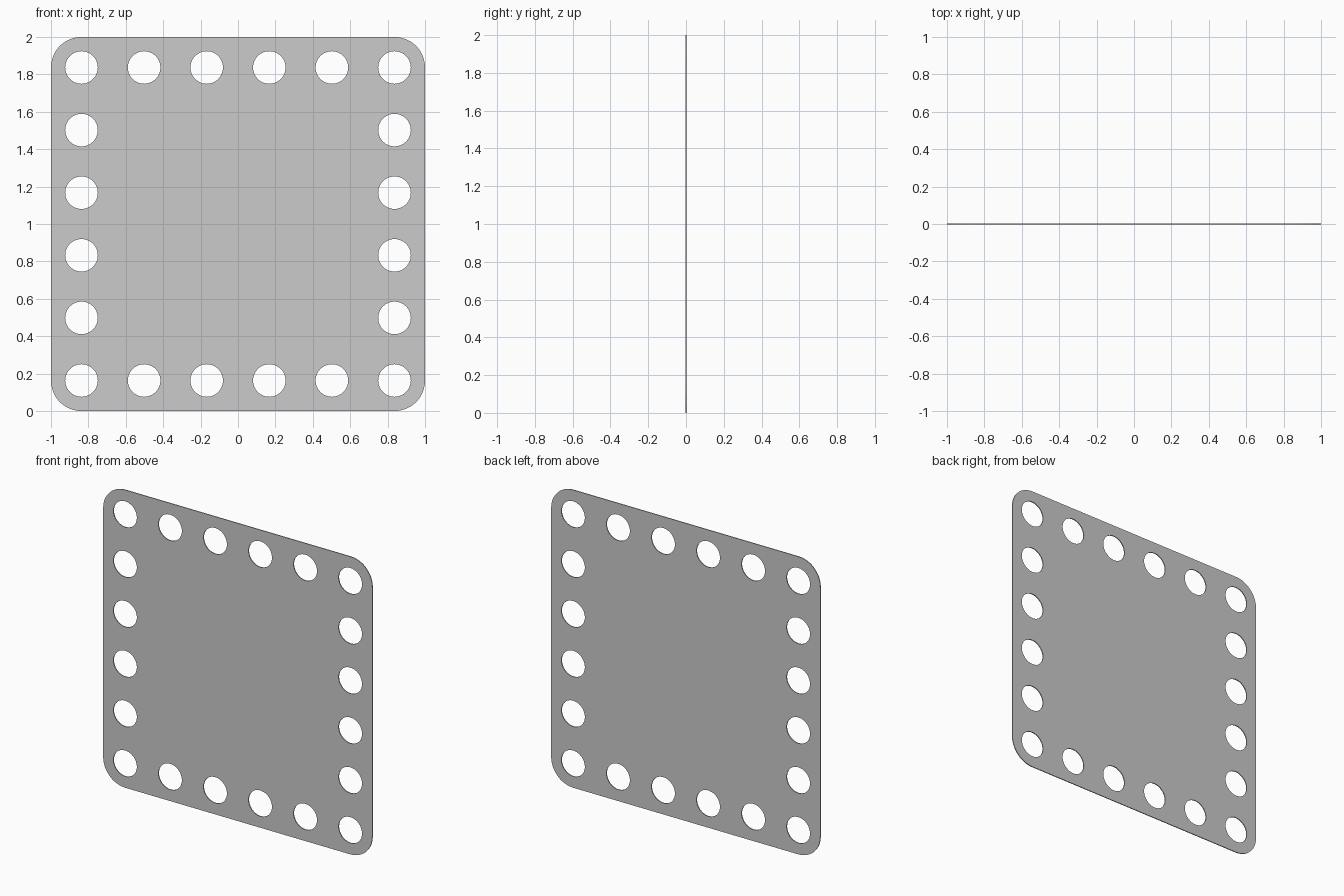
import bpy
from math import sin, cos, pi

if "Cube" in bpy.data.objects:
    bpy.data.objects.remove(bpy.data.objects["Cube"])

PITCH = 0.3347          # hole spacing
EDGE = 2.5 * PITCH      # outermost hole centre
CORNER = 1 - EDGE       # corner radius, concentric with corner holes
HOLE_R = 0.087
THICK = 0.006

curve = bpy.data.curves.new("perforated_plate", 'CURVE')
curve.dimensions = '2D'
curve.fill_mode = 'BOTH'
curve.extrude = THICK / 2


def add_loop(points):
    spline = curve.splines.new('POLY')
    spline.points.add(len(points) - 1)
    for p, (x, y) in zip(spline.points, points):
        p.co = (x, y, 0, 1)
    spline.use_cyclic_u = True


def arc(cx, cy, r, start, sweep, steps):
    return [(cx + r * cos(start + sweep * i / steps),
             cy + r * sin(start + sweep * i / steps)) for i in range(steps + 1)]


# Rounded square outline
outline = []
for k, (sx, sy) in enumerate([(1, 1), (-1, 1), (-1, -1), (1, -1)]):
    outline += arc(sx * EDGE, sy * EDGE, CORNER, k * pi / 2, pi / 2, 12)
add_loop(outline)

# Ring of holes along the border
for i in range(6):
    for j in range(6):
        if i in (0, 5) or j in (0, 5):
            add_loop(arc((i - 2.5) * PITCH, (j - 2.5) * PITCH, HOLE_R, 0, 2 * pi, 48)[:-1])

# Stand the plate upright and turn it into a mesh
plate = bpy.data.objects.new("perforated_plate", curve)
bpy.context.collection.objects.link(plate)
plate.location = (0, 0, 1)
plate.rotation_euler = (pi / 2, 0, 0)
bpy.context.view_layer.objects.active = plate
plate.select_set(True)
bpy.ops.object.convert(target='MESH')
bpy.ops.object.mode_set(mode='EDIT')
bpy.ops.mesh.select_all(action='SELECT')
bpy.ops.mesh.remove_doubles(threshold=0.0005)
bpy.ops.mesh.normals_make_consistent(inside=False)
bpy.ops.object.mode_set(mode='OBJECT')
bpy.ops.object.shade_smooth_by_angle()
